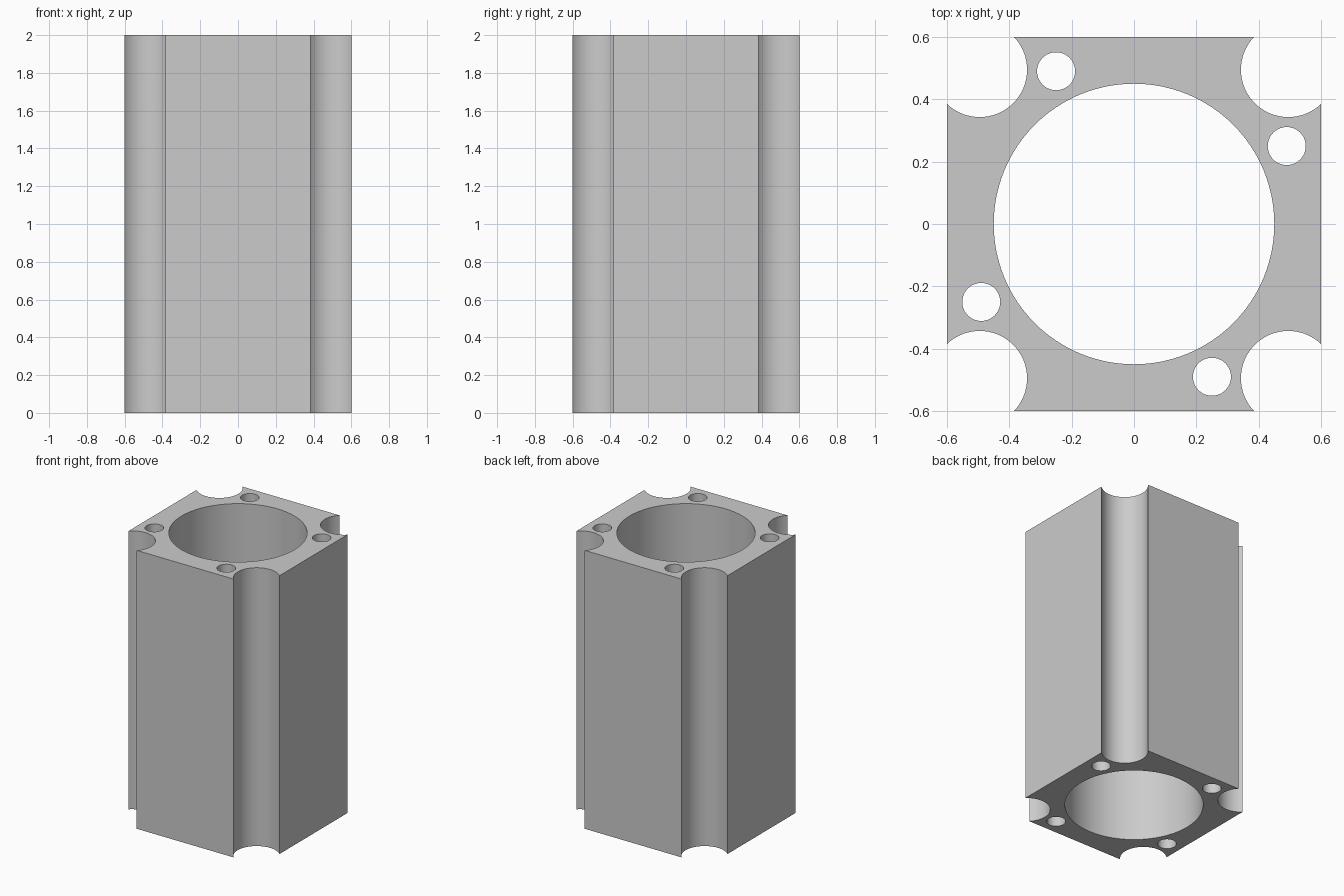
import bpy, bmesh, math
from mathutils import Vector, Matrix

if "Cube" in bpy.data.objects:
    bpy.data.objects.remove(bpy.data.objects["Cube"])

HALF, HEIGHT = 0.6, 2.0
CORNER, CORNER_R = 0.495, 0.152      # scooped corner channels
BORE_R = 0.45
HOLE, HOLE_R = (0.49, 0.25), 0.061


def arc(cx, cy, r, a0, a1, n, closed=False):
    count = n if closed else n + 1
    return [Vector((cx + r * math.cos(a0 + (a1 - a0) * i / n),
                    cy + r * math.sin(a0 + (a1 - a0) * i / n), 0))
            for i in range(count)]


def circle(cx, cy, r, n):
    return arc(cx, cy, r, 0, 2 * math.pi, n, True)


# Square outline with a concave arc at each corner
start = -math.acos((HALF - CORNER) / CORNER_R)
end = -1.5 * math.pi - start
scoop = arc(CORNER, CORNER, CORNER_R, start, end, 32)
outline, loops = [], [circle(0, 0, BORE_R, 96)]
for k in range(4):
    turn = Matrix.Rotation(k * math.pi / 2, 3, 'Z')
    outline += [turn @ p for p in scoop]
    # Small through hole, turned a quarter for each side
    c = turn @ Vector((*HOLE, 0))
    loops.append(circle(c.x, c.y, HOLE_R, 40))
loops.append(outline)

# Fill the profile between the loops and extrude it upwards
bm = bmesh.new()
edges = []
for loop in loops:
    verts = [bm.verts.new(p) for p in loop]
    edges += [bm.edges.new((verts[i - 1], verts[i])) for i in range(len(verts))]
bmesh.ops.triangle_fill(bm, use_beauty=True, use_dissolve=False,
                        edges=edges, normal=(0, 0, 1))
result = bmesh.ops.extrude_face_region(bm, geom=bm.faces[:], use_keep_orig=True)
top = [v for v in result["geom"] if isinstance(v, bmesh.types.BMVert)]
bmesh.ops.translate(bm, verts=top, vec=(0, 0, HEIGHT))
bmesh.ops.recalc_face_normals(bm, faces=bm.faces[:])

mesh = bpy.data.meshes.new("bored_block")
bm.to_mesh(mesh)
bm.free()
block = bpy.data.objects.new("bored_block", mesh)
bpy.context.collection.objects.link(block)

grey = bpy.data.materials.new("grey_metal")
grey.diffuse_color = (0.6, 0.6, 0.6, 1)
grey.use_nodes = True
grey.node_tree.nodes["Principled BSDF"].inputs["Base Color"].default_value = grey.diffuse_color
mesh.materials.append(grey)

# Smooth curved walls, sharp rims
bpy.context.view_layer.objects.active = block
block.select_set(True)
bpy.ops.object.shade_smooth_by_angle(angle=math.radians(30))
